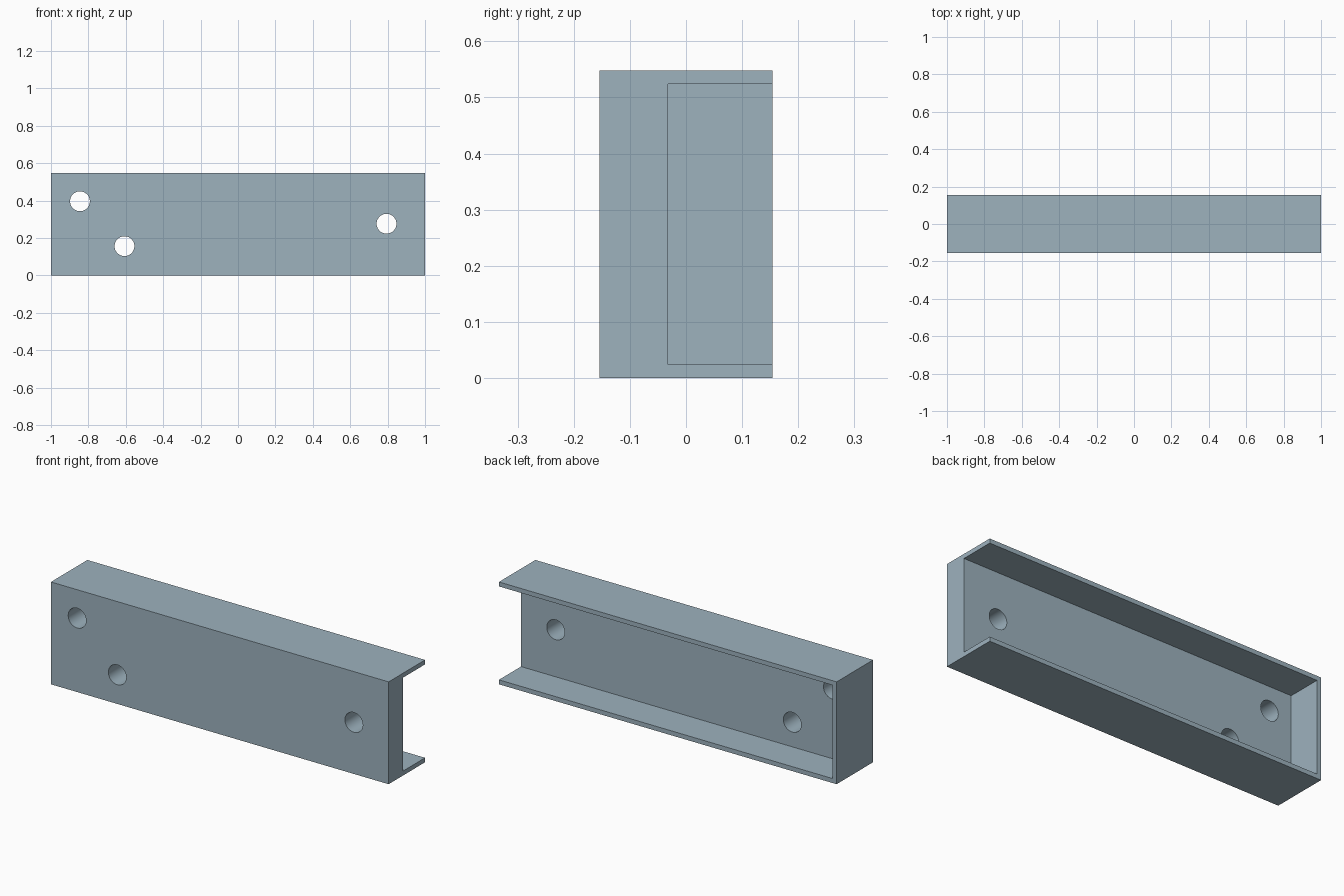
import bpy
import math

if "Cube" in bpy.data.objects:
    bpy.data.objects.remove(bpy.data.objects["Cube"])

W, D, H = 2.0, 0.308, 0.548      # overall size
WALL = 0.024                     # thickness of the thin walls
WEB_BACK = -0.032                # y where the thick front plate ends
HOLE_R = 0.053
HOLES = [(-0.845, 0.396), (-0.607, 0.156), (0.794, 0.276)]

steel = bpy.data.materials.new("blue_grey_steel")
steel.diffuse_color = (0.337, 0.445, 0.515, 1)
steel.use_nodes = True
steel.node_tree.nodes["Principled BSDF"].inputs["Base Color"].default_value = steel.diffuse_color


def box(name, lo, hi):
    bpy.ops.mesh.primitive_cube_add(size=1, location=[(a + b) / 2 for a, b in zip(lo, hi)])
    ob = bpy.context.object
    ob.name = name
    ob.scale = [b - a for a, b in zip(lo, hi)]
    bpy.ops.object.transform_apply(location=True, rotation=True, scale=True)
    return ob


def cut(target, cutter):
    mod = target.modifiers.new("cut", 'BOOLEAN')
    mod.operation = 'DIFFERENCE'
    mod.solver = 'EXACT'
    mod.object = cutter
    bpy.ops.object.select_all(action='DESELECT')
    target.select_set(True)
    bpy.context.view_layer.objects.active = target
    bpy.ops.object.modifier_apply(modifier=mod.name)
    bpy.data.objects.remove(cutter, do_unlink=True)


# Solid block
channel = box("channel_body", (-W / 2, -D / 2, 0), (W / 2, D / 2, H))
channel.data.materials.append(steel)

# Rear pocket, open at the back and at the right end
cut(channel, box("pocket_cutter", (-W / 2 + WALL, WEB_BACK, WALL), (W / 2 + 0.1, D / 2 + 0.1, H - WALL)))

# Bolt holes through the front plate
for x, z in HOLES:
    bpy.ops.mesh.primitive_cylinder_add(vertices=48, radius=HOLE_R, depth=0.3,
                                        location=(x, -D / 2, z), rotation=(math.pi / 2, 0, 0))
    cut(channel, bpy.context.object)

bpy.ops.object.shade_smooth_by_angle(angle=math.radians(30))
